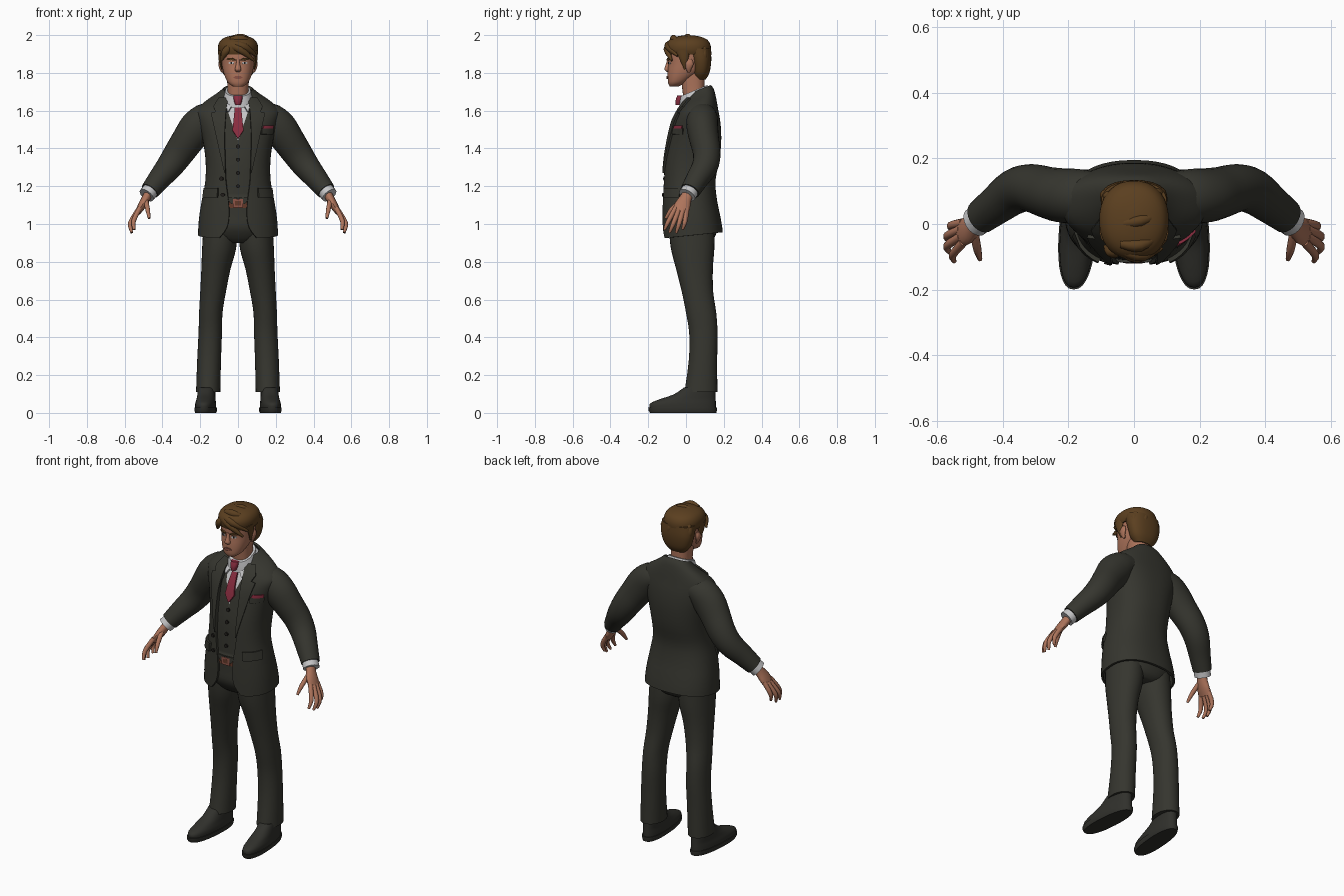
import bpy, bmesh, math
from mathutils import Vector
from mathutils.bvhtree import BVHTree


def material(name, *rgb):
    m = bpy.data.materials.new(name)
    m.diffuse_color = (*rgb, 1)
    return m


SUIT = material("charcoal suit", .036, .036, .028)
SHOE = material("dark shoe leather", .03, .03, .025)
SKIN = material("skin", .42, .175, .105)
HAIR = material("brown hair", .105, .05, .014)
SHIRT = material("white shirt", .56, .56, .57)
TIE = material("crimson", .25, .026, .05)
BELT = material("brown belt", .12, .04, .022)
DARK = material("near black", .014, .012, .01)
LIP = material("lips", .26, .085, .06)


def finish(name, verts, faces, mats, closed=True, thick=0, offset=0, angle=40):
    me = bpy.data.meshes.new(name)
    me.from_pydata([tuple(v) for v in verts], [], faces)
    if closed:
        bm = bmesh.new()
        bm.from_mesh(me)
        bmesh.ops.recalc_face_normals(bm, faces=bm.faces)
        bm.to_mesh(me)
        bm.free()
    ob = bpy.data.objects.new(name, me)
    bpy.context.collection.objects.link(ob)
    for m in mats:
        me.materials.append(m)
    bpy.ops.object.select_all(action='DESELECT')
    ob.select_set(True)
    bpy.context.view_layer.objects.active = ob
    if thick:
        mod = ob.modifiers.new("cloth", 'SOLIDIFY')
        mod.thickness, mod.offset = thick, offset
        bpy.ops.object.modifier_apply(modifier=mod.name)
    bpy.ops.object.shade_smooth_by_angle(angle=math.radians(angle))
    return ob


def resample(rows, k):
    """Catmull-Rom interpolation of equal-length rows."""
    if k < 2:
        return rows
    out = []
    for i in range(len(rows) - 1):
        a, b, c, d = (rows[max(0, min(len(rows) - 1, i + j))] for j in (-1, 0, 1, 2))
        for s in range(k):
            t = s / k
            out.append(tuple(.5 * (2 * q + (r - p) * t + (2 * p - 5 * q + 4 * r - u) * t * t
                                   + (3 * q - p - 3 * r + u) * t ** 3)
                             for p, q, r, u in zip(a, b, c, d)))
    return out + [rows[-1]]


def spow(v, p):
    return math.copysign(abs(v) ** p, v)


def skin_rings(rings, closed):
    n = len(rings[0])
    verts = [v for r in rings for v in r]
    faces = [(i * n + j, i * n + (j + 1) % n, (i + 1) * n + (j + 1) % n, (i + 1) * n + j)
             for i in range(len(rings) - 1) for j in range(n if closed else n - 1)]
    if closed:
        faces += [tuple(range(n))[::-1], tuple(range(len(verts) - n, len(verts)))]
    return verts, faces


def loft_data(rows, n=32, p=.85, k=3, side=1, closed=True):
    """Rows: z, half width, front y, back y, centre x, tilt, front gap."""
    rings = []
    for z, w, yf, yb, cx, tilt, gap in resample([tuple(r) + (0,) * (7 - len(r)) for r in rows], k):
        t0 = 0 if closed else math.asin(min(1, gap / w) ** (1 / p))
        ring = []
        for i in range(n):
            t = math.tau * i / n if closed else t0 + (math.tau - 2 * t0) * i / (n - 1)
            y = (yf + yb) / 2 - (yb - yf) / 2 * spow(math.cos(t), p)
            ring.append((side * (cx + w * spow(math.sin(t), p)), y, z + tilt * (y - .08)))
        rings.append(ring)
    return skin_rings(rings, closed)


def loft(name, rows, mat, **kw):
    return finish(name, *loft_data(rows, **kw), [mat])


def tube(name, pts, mat, n=16, k=3, side=1):
    """Points: x, y, z, radius along y, radius across."""
    pts = resample(pts, k)
    rings = []
    for i, q in enumerate(pts):
        c = Vector(q[:3])
        t = (Vector(pts[min(i + 1, len(pts) - 1)][:3]) - Vector(pts[max(i - 1, 0)][:3])).normalized()
        a = (Vector((0, 1, 0)) - t * t.y).normalized()
        b = t.cross(a)
        ring = [c + a * q[3] * math.cos(u) + b * q[4] * math.sin(u)
                for u in (math.tau * j / n for j in range(n))]
        rings.append([(side * v.x, v.y, v.z) for v in ring])
    return finish(name, *skin_rings(rings, True), [mat])


def plate(name, tree, rows, mat, off=.008, side=1, cols=5):
    """Thin sheet laid on the front of a surface; rows: z, x start, x end."""
    rows = [tuple(a + (b - a) * s / 3 for a, b in zip(r, q))
            for r, q in zip(rows, rows[1:]) for s in range(3)] + [rows[-1]]
    rings = []
    for z, x0, x1 in rows:
        ring = []
        for j in range(cols):
            x = side * (x0 + (x1 - x0) * j / (cols - 1))
            hit = tree.ray_cast(Vector((x, -1, z)), Vector((0, 1, 0)))[0]
            if hit is None:
                hit = tree.find_nearest(Vector((x, -.1, z)))[0]
            ring.append((x, hit.y - off / 2, z))
        rings.append(ring)
    return finish(name, *skin_rings(rings, False), [mat], closed=False, thick=off)


# Jacket: open-fronted shell with tilted hem and collar
jacket = [(.945, .212, -.125, .195, 0, .1, .10), (.99, .21, -.126, .19, 0, .05, .06),
          (1.05, .204, -.126, .18, 0, 0, .047), (1.13, .191, -.125, .164, 0, 0, .052),
          (1.23, .173, -.122, .156, 0, 0, .065), (1.34, .172, -.116, .178, 0, 0, .07),
          (1.45, .188, -.096, .187, 0, 0, .072), (1.54, .212, -.072, .182, 0, 0, .072),
          (1.60, .220, -.048, .17, 0, .1, .066), (1.645, .18, -.03, .16, 0, .25, .06),
          (1.685, .115, -.005, .148, 0, .4, .055), (1.715, .078, .03, .132, 0, .4, .05)]
finish("jacket", *loft_data(jacket, n=48, closed=False), [SUIT], closed=False, thick=.012, offset=-1)
coat_tree = BVHTree.FromPolygons(*loft_data(jacket, n=48))

# Waistcoat, shirt front, belt and trouser top: one body cut into colour areas
inner = [(.90, .08, -.05, .12), (.925, .15, -.08, .15)]
inner += [(z, w - .02, yf + .014, yb - .02, 0, tilt) for z, w, yf, yb, _, tilt, _ in jacket[1:]]
data = loft_data(inner, n=48)
body_tree = BVHTree.FromPolygons(*data)
body = finish("waistcoat_and_shirt", *data, [SUIT, SHIRT, BELT])
bm = bmesh.new()
bm.from_mesh(body.data)
for co, no in (((0, 0, 1.44), (2.9, 0, -1)), ((0, 0, 1.44), (-2.9, 0, -1)),
               ((0, 0, 1.085), (0, 0, 1)), ((0, 0, 1.13), (0, 0, 1))):
    bmesh.ops.bisect_plane(bm, geom=bm.verts[:] + bm.edges[:] + bm.faces[:], plane_co=co, plane_no=no)
for f in bm.faces:
    c = f.calc_center_median()
    if c.z > 1.44 + 2.9 * abs(c.x):
        f.material_index = 1
    elif 1.085 < c.z < 1.13:
        f.material_index = 2
bm.to_mesh(body.data)
bm.free()

# Belt buckle, tie and shirt collar
plate("buckle_frame", body_tree, [(1.088, -.026, .026), (1.132, -.026, .026)], LIP, .009)
plate("buckle_centre", body_tree, [(1.099, -.015, .015), (1.121, -.015, .015)], BELT, .0095)
plate("tie_blade", body_tree, [(1.455, -.003, .003), (1.495, -.029, .029), (1.64, -.014, .014)], TIE, .012)
loft("tie_knot", [(1.63, .014, -.055, -.01), (1.655, .022, -.055, -.01), (1.68, .024, -.046, 0)], TIE, n=16)
loft("shirt_collar", [(1.665, .082, -.036, .128, 0, .42), (1.69, .077, -.034, .122, 0, .42),
                      (1.722, .067, -.03, .113, 0, .42)], SHIRT)

# Waistcoat and jacket buttons
for i, (x, z, tree) in enumerate([(0, 1.41, body_tree), (0, 1.34, body_tree), (0, 1.27, body_tree),
                                  (0, 1.2, body_tree), (-.088, 1.24, coat_tree), (-.08, 1.155, coat_tree)]):
    plate(f"button_{i}", tree, [(z - .01, x - .004, x + .004), (z - .004, x - .01, x + .01),
                                (z + .004, x - .01, x + .01), (z + .01, x - .004, x + .004)], DARK, .009)

# Breast pocket with folded square
plate("breast_pocket", coat_tree, [(1.475, .125, .182), (1.505, .125, .187)], SUIT, .009)
plate("pocket_square", coat_tree, [(1.505, .13, .183), (1.522, .137, .187)], TIE, .009)

sleeve = [(.12, .085, 1.575, .075, .07), (.172, .085, 1.555, .083, .085), (.218, .087, 1.508, .083, .094),
          (.265, .097, 1.445, .078, .086), (.315, .11, 1.372, .073, .079), (.362, .1, 1.305, .069, .071),
          (.417, .06, 1.238, .06, .06), (.467, .022, 1.175, .053, .05)]
fingers = {"index_finger": [(.52, -.055, 1.085), (.553, -.093, 1.015), (.549, -.114, .97)],
           "middle_finger": [(.528, -.038, 1.075), (.57, -.066, 1.005), (.562, -.087, .955)],
           "ring_finger": [(.528, -.016, 1.075), (.57, -.036, 1.005), (.562, -.052, .953)],
           "little_finger": [(.522, .004, 1.08), (.559, -.005, 1.015), (.552, -.018, .972)],
           "thumb": [(.488, -.025, 1.125), (.478, -.078, 1.075), (.47, -.108, 1.03)]}
leg = [(.11, .064, -.008, .166, .158), (.28, .063, .015, .165, .153), (.42, .062, .017, .167, .147),
       (.53, .062, 0, .16, .144), (.64, .068, -.022, .144, .132), (.76, .077, -.052, .142, .117),
       (.87, .09, -.08, .15, .1), (.97, .09, -.09, .15, .094)]
upper = [(.025, .054, -.192, .158), (.05, .053, -.19, .158), (.072, .049, -.14, .157),
         (.098, .047, -.065, .156), (.135, .046, -.01, .155)]

for s, tag in ((1, "left"), (-1, "right")):
    # Lapels, collar wings, waistcoat points and flap pockets
    plate(f"{tag}_lapel", coat_tree, [(1.27, .066, .07), (1.4, .069, .1), (1.5, .069, .122), (1.585, .064, .142),
                                      (1.592, .063, .118), (1.62, .06, .13), (1.665, .05, .1)], SUIT, .012, s)
    plate(f"{tag}_collar_wing", body_tree, [(1.595, .05, .056), (1.63, .028, .064), (1.675, .012, .064)],
          SHIRT, .016, s)
    plate(f"{tag}_waistcoat_point", body_tree, [(1.105, .03, .036), (1.14, .002, .062)], SUIT, .008, s)
    plate(f"{tag}_pocket_flap", coat_tree, [(1.14, .108, .183), (1.19, .105, .176)], SUIT, .014, s)
    # Arms
    tube(f"{tag}_sleeve", sleeve, SUIT, 24, side=s)
    tube(f"{tag}_cuff", [(.447, .036, 1.198, .045, .043), (.484, .006, 1.152, .047, .044)], SHIRT, 20, 1, s)
    # Hands
    tube(f"{tag}_palm", [(.47, .016, 1.17, .027, .022), (.49, -.005, 1.13, .034, .023),
                         (.51, -.02, 1.095, .043, .021), (.531, -.03, 1.06, .04, .015)], SKIN, side=s)
    for part, pts in fingers.items():
        tube(f"{tag}_{part}", [(*q, r, r) for q, r in zip(pts, (.0135, .0125, .007))], SKIN, 10, side=s)
    # Trouser legs and shoes
    loft(f"{tag}_trouser_leg", leg, SUIT, p=.95, side=s)
    shoe = [loft(f"{tag}_shoe_upper", [(*r, .17) for r in upper], SHOE, side=s),
            loft(f"{tag}_shoe_sole", [(0, .053, -.19, .16, .17), (.012, .058, -.198, .163, .17),
                                      (.028, .058, -.2, .163, .17)], SHOE, k=1, side=s)]
    for ob in shoe:
        for v in ob.data.vertices:
            v.co.x -= s * .07 * v.co.y

# Head and neck
loft("neck", [(1.62, .058, -.005, .1), (1.7, .055, -.018, .098), (1.8, .06, -.03, .1)], SKIN)
head = [(1.728, .026, -.086, -.04), (1.745, .05, -.094, -.005), (1.775, .067, -.097, .04),
        (1.81, .079, -.097, .085), (1.85, .086, -.094, .108), (1.9, .09, -.096, .115),
        (1.945, .085, -.085, .11), (1.98, .05, -.05, .08)]
loft("head", head, SKIN, n=36, p=.9)
head_tree = BVHTree.FromPolygons(*loft_data(head, n=36, p=.9))
loft("nose", [(1.806, .012, -.102, -.08), (1.818, .017, -.115, -.08), (1.842, .011, -.108, -.08),
              (1.872, .008, -.098, -.08)], SKIN, n=12)
plate("mouth", head_tree, [(1.768, -.012, .012), (1.776, -.025, .025), (1.784, -.012, .012)], LIP, .006)
for s, tag in ((1, "left"), (-1, "right")):
    plate(f"{tag}_eye", head_tree, [(1.846, .028, .042), (1.852, .02, .05), (1.858, .026, .044)], SHIRT, .004, s)
    plate(f"{tag}_iris", head_tree, [(1.847, .031, .039), (1.858, .031, .039)], DARK, .006, s)
    plate(f"{tag}_brow", head_tree, [(1.867, .014, .04), (1.872, .016, .058), (1.878, .03, .054)], HAIR, .009, s)
    tube(f"{tag}_ear", [(.082, .016, 1.805, .008, .006), (.09, .014, 1.825, .016, .009),
                        (.094, .018, 1.85, .022, .01), (.09, .02, 1.872, .012, .007)], SKIN, 12, side=s)
    tube(f"{tag}_sideburn", [(.09, -.015, 1.92, .04, .016), (.093, -.01, 1.87, .022, .01),
                             (.086, -.004, 1.82, .006, .004)], HAIR, 10, side=s)

# Hair: back mass, crown and swept locks
loft("hair_back", [(1.765, .05, .05, .104), (1.795, .078, .035, .122), (1.835, .094, .03, .131),
                   (1.88, .102, .02, .134), (1.93, .1, .0, .13)], HAIR, n=36)
loft("hair_crown", [(1.897, .097, -.1, .128), (1.92, .105, -.107, .132), (1.95, .104, -.106, .129),
                    (1.976, .088, -.086, .112), (1.992, .056, -.05, .075), (1.999, .018, -.01, .035)],
     HAIR, n=36, p=.9)
locks = [[(-.06, -.07, 1.95), (.01, -.1, 1.925), (.085, -.075, 1.865)],
         [(-.05, -.075, 1.955), (.03, -.095, 1.94), (.098, -.045, 1.89)],
         [(-.03, -.075, 1.945), (-.065, -.085, 1.915), (-.088, -.068, 1.865)],
         [(-.04, -.06, 1.975), (.02, -.065, 1.98), (.085, -.03, 1.955)],
         [(-.05, .0, 1.975), (.02, .01, 1.987), (.08, .03, 1.965)],
         [(-.03, .1, 1.95), (.02, .115, 1.91), (.03, .122, 1.85)],
         [(.05, .09, 1.95), (.078, .095, 1.9), (.07, .1, 1.83)],
         [(-.06, .08, 1.95), (-.084, .088, 1.9), (-.07, .1, 1.83)]]
for i, pts in enumerate(locks):
    tube(f"hair_lock_{i}", [(*q, r, r * 1.1) for q, r in zip(pts, (.014, .019, .005))], HAIR, 10, 4)
